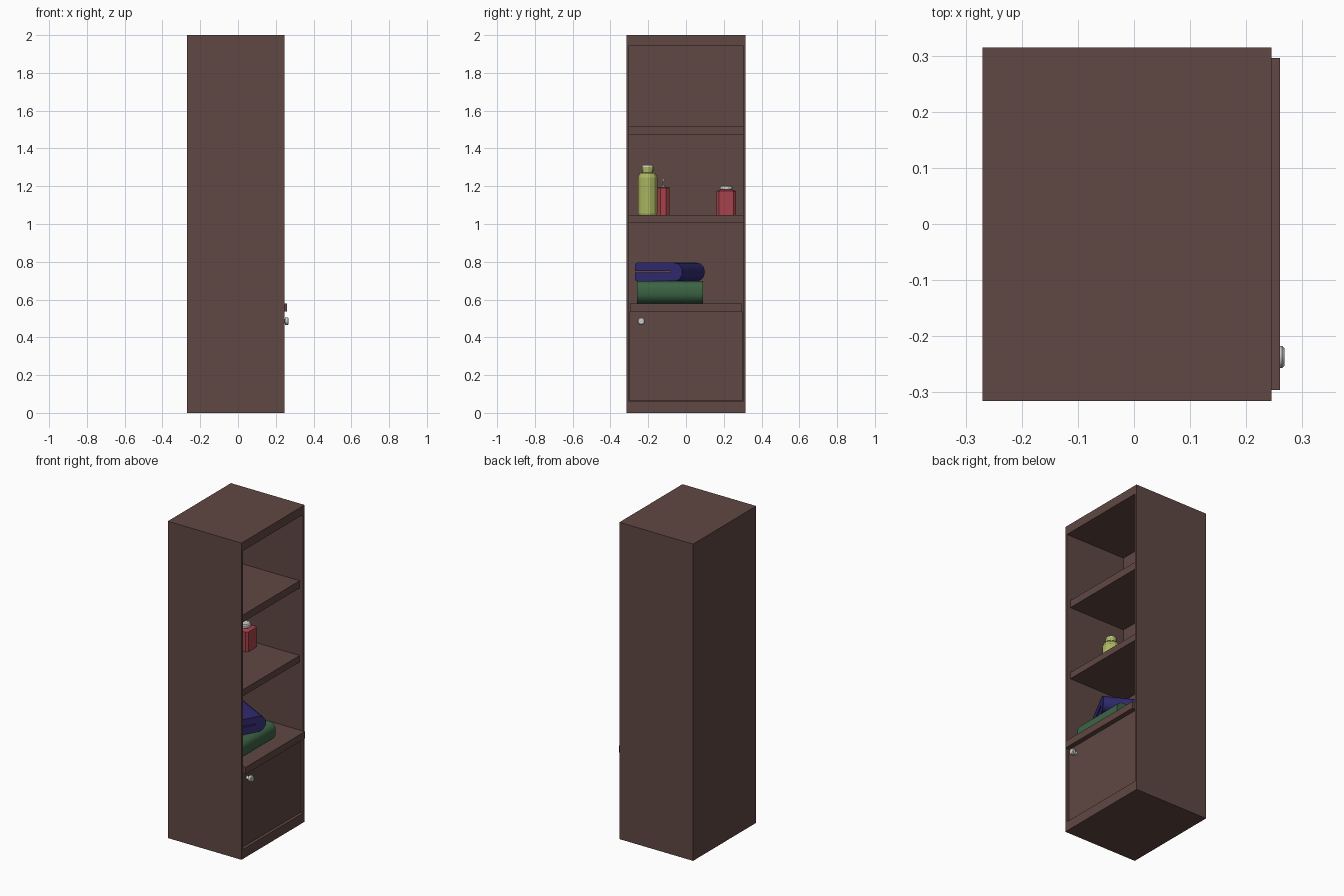
import bpy, bmesh, math
from mathutils import Vector, Matrix

if "Cube" in bpy.data.objects:
    bpy.data.objects.remove(bpy.data.objects["Cube"])


def material(name, rgb):
    m = bpy.data.materials.new(name)
    m.diffuse_color = (*rgb, 1)
    m.use_nodes = True
    m.node_tree.nodes["Principled BSDF"].inputs["Base Color"].default_value = m.diffuse_color
    return m


WOOD = material("dark_wood", (0.117, 0.065, 0.056))
NAVY = material("navy_cloth", (0.03, 0.023, 0.16))
GREEN = material("green_cloth", (0.045, 0.127, 0.06))
RED = material("red_plastic", (0.38, 0.055, 0.07))
LIME = material("lime_plastic", (0.41, 0.47, 0.12))


def finish(name, bm, mat=None, smooth=False):
    bmesh.ops.recalc_face_normals(bm, faces=bm.faces)
    me = bpy.data.meshes.new(name)
    bm.to_mesh(me)
    bm.free()
    ob = bpy.data.objects.new(name, me)
    bpy.context.collection.objects.link(ob)
    if mat:
        me.materials.append(mat)
    if smooth:
        bpy.ops.object.select_all(action='DESELECT')
        ob.select_set(True)
        bpy.context.view_layer.objects.active = ob
        bpy.ops.object.shade_smooth_by_angle(angle=math.radians(35))
    return ob


def box(name, x, y, z, mat):
    bm = bmesh.new()
    mid = [(a + b) / 2 for a, b in (x, y, z)]
    size = [b - a for a, b in (x, y, z)]
    bmesh.ops.create_cube(bm, size=1, matrix=Matrix.Translation(mid) @ Matrix.Diagonal((*size, 1)))
    return finish(name, bm, mat)


def loft(name, rings, mat, smooth=False):
    """Skin closed rings of points and cap both ends."""
    bm = bmesh.new()
    loops = [[bm.verts.new(p) for p in ring] for ring in rings]
    n = len(loops[0])
    for a, b in zip(loops, loops[1:]):
        for i in range(n):
            j = (i + 1) % n
            bm.faces.new((a[i], a[j], b[j], b[i]))
    bm.faces.new(loops[0])
    bm.faces.new(loops[-1])
    return finish(name, bm, mat, smooth)


def lathe(name, profile, sides, centre, mat=None, axis='Z', smooth=False):
    rings = []
    for r, h in profile:
        ring = []
        for i in range(sides):
            t = 2 * math.pi * (i + 0.5) / sides
            a, b = r * math.cos(t), r * math.sin(t)
            ring.append(Vector(centre) + Vector((a, b, h) if axis == 'Z' else (h, a, b)))
        rings.append(ring)
    return loft(name, rings, mat, smooth)


def arc(cx, cy, r, start, end, n=6):
    return [(cx + r * math.cos(math.radians(start + (end - start) * i / n)),
             cy + r * math.sin(math.radians(start + (end - start) * i / n))) for i in range(n + 1)]


# Carcass: one shell with a recess opening towards +x
def rect(x, y, z0, z1):
    return [(x, -y, z0), (x, y, z0), (x, y, z1), (x, -y, z1)]


BACK = -0.175
loft("cabinet_body", [rect(-0.27, 0.315, 0, 2), rect(0.245, 0.315, 0, 2),
                      rect(0.245, 0.301, 0.06, 1.945), rect(BACK, 0.301, 0.06, 1.945)], WOOD)

# Shelves and door
for label, z0, z1 in (("middle_shelf", 1.007, 1.048), ("upper_shelf", 1.474, 1.52)):
    box(label, (BACK, 0.22), (-0.301, 0.301), (z0, z1), WOOD)
box("counter_shelf", (BACK, 0.26), (-0.296, 0.296), (0.536, 0.58), WOOD)
box("door", (0.21, 0.23), (-0.299, 0.299), (0.063, 0.536), WOOD)
lathe("door_knob", [(0.011, 0.229), (0.011, 0.247), (0.02, 0.25), (0.02, 0.264), (0.016, 0.268)],
      16, (0, -0.237, 0.486), axis='X', smooth=True)

# Green folded towel: rounded profile in x/z, extruded along y
prof = [(-0.13, 0.58)] + arc(0.145, 0.635, 0.055, -90, 0) + arc(0.16, 0.657, 0.04, 0, 90) + [(-0.13, 0.697)]
loft("lower_towel", [[(a, y, b) for a, b in prof] for y in (-0.26, 0.09)], GREEN, True)

# Navy towel: U-shaped fold, turned on the shelf
w, h, depth, turn = 0.283, 0.098, 0.255, math.radians(28)
r = h / 2
prof = (arc(0.012, 0.012, 0.012, 180, 270, 3) + arc(w - r, r, r, -90, 90, 12)
        + arc(0.012, h - 0.012, 0.012, 90, 180, 3)
        + [(0, r + 0.004), (w - 0.07, r + 0.004), (w - 0.067, r), (w - 0.07, r - 0.004), (0, r - 0.004)])
along = Vector((math.sin(turn), math.cos(turn), 0))
inward = Vector((-math.cos(turn), math.sin(turn), 0))
start = Vector((0.077, -0.27, 0.697))
loft("upper_towel", [[start + along * a + Vector((0, 0, b)) + inward * d for a, b in prof]
                     for d in (0, depth)], NAVY, True)

# Bottles on the middle shelf
Z = 1.048
lathe("tall_bottle", [(0.05, Z), (0.053, Z + 0.008), (0.053, 1.245), (0.043, 1.27), (0.027, 1.272),
                      (0.027, 1.28), (0.032, 1.28), (0.032, 1.303)], 12, (0, -0.203, 0), LIME)
lathe("tall_bottle_cap", [(0.032, 1.303), (0.029, 1.312)], 12, (0, -0.203, 0))


def chamfered(z, half, cut, x, y):
    k = half - cut
    return [(x + a, y + b, z) for a, b in ((half, -k), (half, k), (k, half), (-k, half),
                                           (-half, k), (-half, -k), (-k, -half), (k, -half))]


jx, jy = -0.1, 0.213
loft("square_jar", [chamfered(z, s, c, jx, jy) for z, s, c in
                    ((Z, 0.052, 0.014), (1.174, 0.052, 0.014), (1.182, 0.03, 0.01), (1.188, 0.028, 0.01))], RED)
lathe("square_jar_cap", [(0.034, 1.186), (0.034, 1.198), (0.028, 1.204)], 12, (jx, jy, 0))

px, py = -0.08, -0.12
lathe("pump_bottle", [(0.036, Z), (0.036, 1.19), (0.03, 1.196)], 8, (px, py, 0), RED)
lathe("pump_stem", [(0.012, 1.195), (0.012, 1.205), (0.005, 1.205), (0.005, 1.235)], 8, (px, py, 0))
box("pump_nozzle", (px - 0.008, px + 0.03), (py - 0.007, py + 0.007), (1.228, 1.238), None)
